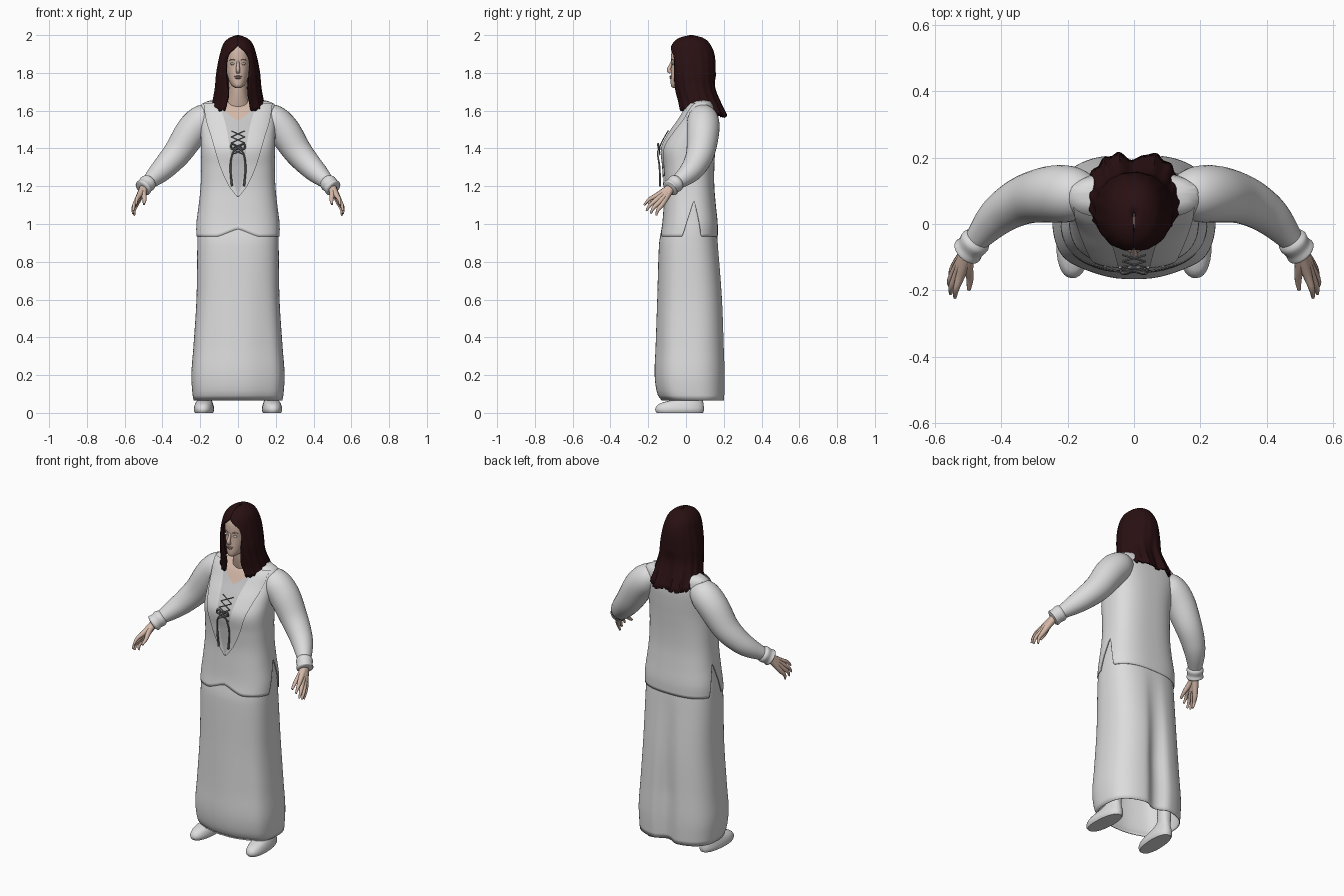
import bpy, bmesh, math, random
from mathutils import Vector

if "Cube" in bpy.data.objects:
    bpy.data.objects.remove(bpy.data.objects["Cube"])

random.seed(4)


def mat(name, *rgb):
    m = bpy.data.materials.new(name)
    m.diffuse_color = (*rgb, 1)
    m.use_nodes = True
    m.node_tree.nodes["Principled BSDF"].inputs["Base Color"].default_value = m.diffuse_color
    return m


CLOTH = mat("white cloth", .72, .72, .72)
LINEN = mat("grey linen", .56, .56, .57)
LACE = mat("lace grey", .22, .22, .22)
SKIN = mat("skin", .66, .48, .39)
LIPS = mat("lips", .45, .25, .21)
EYE = mat("eye grey", .55, .55, .53)
HAIR = mat("dark red hair", .022, .005, .006)


def spline(table, z):
    """Smooth interpolation of rows (z, a, b, ...) at height z."""
    z = min(max(z, table[0][0]), table[-1][0])
    i = 0
    while i < len(table) - 2 and z > table[i + 1][0]:
        i += 1
    a, b = table[i], table[i + 1]
    p, q = table[max(i - 1, 0)], table[min(i + 2, len(table) - 1)]
    h = b[0] - a[0]
    t = (z - a[0]) / h
    out = []
    for k in range(1, len(a)):
        m0 = (b[k] - p[k]) / (b[0] - p[0]) * h
        m1 = (q[k] - a[k]) / (q[0] - a[0]) * h
        out.append((2*t**3 - 3*t*t + 1)*a[k] + (t**3 - 2*t*t + t)*m0
                   + (3*t*t - 2*t**3)*b[k] + (t**3 - t*t)*m1)
    return out


def section(table, z, a, p):
    """Point on a rounded section; a = 0 faces front."""
    rx, yf, yb = spline(table, z)
    s, c = math.sin(a), math.cos(a)
    x = rx * math.copysign(abs(s) ** (2 / p), s)
    y = (yf + yb) / 2 - (yb - yf) / 2 * math.copysign(abs(c) ** (2 / p), c)
    return Vector((x, y, z))


def mesh_grid(name, rows, material, closed=True, caps=False, face_front=False, thick=0):
    bm = bmesh.new()
    vs = [[bm.verts.new(v) for v in r] for r in rows]
    n = len(rows[0])
    for r0, r1 in zip(vs, vs[1:]):
        for j in range(n if closed else n - 1):
            k = (j + 1) % n
            bm.faces.new((r0[j], r0[k], r1[k], r1[j]))
    if caps:
        bm.faces.new(vs[0][::-1])
        bm.faces.new(vs[-1])
    bmesh.ops.recalc_face_normals(bm, faces=bm.faces)
    if face_front and sum(f.normal.y for f in bm.faces) > 0:
        bmesh.ops.reverse_faces(bm, faces=bm.faces)
    me = bpy.data.meshes.new(name)
    bm.to_mesh(me)
    bm.free()
    me.materials.append(material)
    ob = bpy.data.objects.new(name, me)
    bpy.context.collection.objects.link(ob)
    if thick:
        s = ob.modifiers.new("thickness", "SOLIDIFY")
        s.thickness = thick
    return ob


def loft(name, table, material, p=2.0, n=32, rows=24, caps=True, hem=None, warp=None, thick=0):
    z0, z1 = table[0][0], table[-1][0]
    grid = []
    for i in range(rows + 1):
        row = []
        for j in range(n):
            a = 2 * math.pi * j / n
            lo = hem(a) if hem else z0
            v = section(table, lo + (z1 - lo) * i / rows, a, p)
            row.append(warp(v, a) if warp else v)
        grid.append(row)
    return mesh_grid(name, grid, material, caps=caps, thick=thick)


def tube(name, path, material, n=16, steps=6):
    """Round tube through rows (x, y, z, radius)."""
    tab = [(i, *row) for i, row in enumerate(path)]
    m = (len(path) - 1) * steps
    pts = [spline(tab, i / steps) for i in range(m + 1)]
    rows = []
    for i, q in enumerate(pts):
        d = Vector(pts[min(i + 1, m)][:3]) - Vector(pts[max(i - 1, 0)][:3])
        u = d.cross(Vector((.31, .9, .3))).normalized()
        w = d.cross(u).normalized()
        rows.append([Vector(q[:3]) + q[3] * (u * math.cos(2*math.pi*j/n) + w * math.sin(2*math.pi*j/n))
                     for j in range(n)])
    return mesh_grid(name, rows, material, caps=True)


def ball(name, loc, scale, material):
    bpy.ops.mesh.primitive_uv_sphere_add(segments=16, ring_count=10, location=loc)
    ob = bpy.context.object
    ob.name, ob.scale = name, scale
    ob.data.materials.append(material)
    return ob


# Skirt with a pleat at the back
skirt = [(.065, .235, -.125, .206), (.1, .241, -.148, .208), (.2, .247, -.162, .21),
         (.35, .236, -.157, .205), (.6, .22, -.15, .195), (.9, .215, -.142, .17),
         (.97, .212, -.13, .162), (1.16, .19, -.10, .14)]


def pleat(v, a):
    t = max(0, min(1, (.95 - v.z) / .6))
    v.y -= .035 * t * math.exp(-((a - math.pi) / .13) ** 2)
    v.y -= .004 * t * math.cos(6 * a) * (1 if math.cos(a) > 0 else 0)
    return v


loft("skirt", skirt, CLOTH, p=2.6, n=96, rows=40, caps=False, warp=pleat, thick=.004)

# Tunic with scalloped hem and side slits
tunic = [(.93, .222, -.138, .168), (1.0, .221, -.126, .168), (1.1, .208, -.118, .158),
         (1.2, .198, -.113, .15), (1.3, .195, -.118, .15), (1.4, .196, -.124, .155),
         (1.48, .198, -.085, .16), (1.55, .2, -.037, .162), (1.61, .2, .0, .155),
         (1.637, .19, .025, .145), (1.655, .14, .04, .132), (1.665, .06, .05, .12)]


def tunic_hem(a):
    off = min(a, 2 * math.pi - a)
    slit = .2 * max(0, 1 - abs(off - 1.66) / .24)
    return .933 + .04 * max(0, 1 - off / .45) ** 1.5 + slit


loft("tunic", tunic, CLOTH, p=2.6, n=120, rows=44, caps=False, hem=tunic_hem, thick=.004)


def front(x, z, lift):
    rx, yf, yb = spline(tunic, z)
    k = (1 - min(1, abs(x) / rx) ** 2.6) ** (1 / 2.6)
    return Vector((x, (yf + yb) / 2 - (yb - yf) / 2 * k - lift, z + lift * .4))


def front_plate(name, inner, outer, z0, z1, material, lift, sides=(1, -1)):
    for s in sides:
        rows = []
        for i in range(33):
            z = z0 + (z1 - z0) * i / 32
            a, b = spline(inner, z)[0], spline(outer, z)[0]
            rows.append([front(s * (a + (b - a) * j / 10), z, lift) for j in range(11)])
        mesh_grid(name, rows, material, closed=False, face_front=True)


# Neckline: linen insert, bare chest and wide collar bands
mid = [(1.1, 0), (1.7, 0)]
opening = [(1.14, 0), (1.22, .022), (1.4, .045), (1.5, .06), (1.58, .082), (1.64, .105)]
collar = [(1.14, .004), (1.2, .05), (1.3, .095), (1.45, .14), (1.55, .17), (1.64, .183)]
front_plate("linen_insert", mid, [(z, w + .01) for z, w in opening], 1.15, 1.6, LINEN, .003)
front_plate("bare_chest", mid, [(1.545, .004), (1.58, .05), (1.64, .095), (1.66, .1)], 1.545, 1.66, SKIN, .006)
front_plate("collar_band", opening, collar, 1.14, 1.637, CLOTH, .009)

# Lacing
for s in (1, -1):
    for k in range(4):
        z = 1.36 + k * .032
        path = [(*(front(s * x, z + dz, .014)), .0028) for x, dz in ((-.035, 0), (0, .016), (.035, .032))]
        tube("lace_cross", path, LACE, n=8, steps=3)
    hang = [(s * .006, -.145, 1.40, .003), (s * .03, -.15, 1.37, .004),
            (s * .04, -.14, 1.3, .005), (s * .032, -.138, 1.2, .006)]
    tube("lace_end", hang, LACE, n=8)
    tube("lace_bow", [(0, -.14, 1.4, .003), (s * .03, -.148, 1.425, .005), (s * .035, -.146, 1.40, .004),
                      (0, -.14, 1.395, .003)], LACE, n=8)

# Sleeves, cuffs and hands
for s in (1, -1):
    def side(path):
        return [(s * x, y, z, r) for x, y, z, r in path]
    tube("sleeve", side([(.13, .085, 1.575, .06), (.185, .09, 1.55, .083), (.245, .09, 1.49, .086),
                         (.315, .078, 1.385, .076), (.375, .05, 1.315, .066), (.425, .01, 1.265, .055),
                         (.485, -.06, 1.21, .033)]), CLOTH, n=28)
    tube("cuff", side([(.468, -.038, 1.228, .034), (.478, -.052, 1.217, .046), (.492, -.07, 1.202, .043),
                       (.503, -.083, 1.19, .046), (.507, -.087, 1.186, .03)]), CLOTH, n=24)
    wrist = (.497, -.075, 1.197, .022)
    for name, knuckle, bend, tip in (
            ("index_finger", (.522, -.152, 1.152), (.536, -.195, 1.13), (.54, -.222, 1.1)),
            ("middle_finger", (.531, -.148, 1.135), (.55, -.19, 1.1), (.553, -.21, 1.07)),
            ("ring_finger", (.537, -.138, 1.12), (.555, -.172, 1.085), (.556, -.187, 1.055)),
            ("little_finger", (.537, -.124, 1.108), (.55, -.148, 1.075), (.549, -.158, 1.045))):
        tube(name, side([wrist, (*knuckle, .0145), (*bend, .0095), (*tip, .005)]), SKIN, n=10)
    tube("thumb", side([wrist, (.5, -.125, 1.165, .016), (.495, -.165, 1.13, .011),
                        (.498, -.198, 1.105, .006)]), SKIN, n=10)

# Shoes and ankles
foot = [(0, .047, -.155, .09), (.012, .053, -.163, .095), (.03, .052, -.16, .095),
        (.052, .045, -.135, .092), (.072, .036, -.06, .088), (.1, .033, .0, .085), (.24, .038, .0, .09)]
for s in (1, -1):
    shoe = loft("shoe", foot, CLOTH, p=2.3, n=32, rows=24)
    shoe.location = (s * .178, 0, 0)
    shoe.rotation_euler.z = s * .06

# Neck and head
loft("neck", [(1.56, .075, .02, .11), (1.63, .062, .0, .11), (1.69, .05, -.012, .1), (1.78, .05, -.02, .1)], SKIN)
head = [(1.72, .014, -.068, -.02), (1.728, .028, -.078, .02), (1.75, .044, -.081, .06),
        (1.79, .057, -.08, .1), (1.84, .066, -.077, .12), (1.88, .069, -.079, .13),
        (1.93, .064, -.072, .125), (1.965, .045, -.045, .1), (1.98, .02, -.01, .06)]
loft("head", head, SKIN, p=2.2, n=40, rows=32)
tube("nose", [(0, -.073, 1.862, .006), (0, -.084, 1.835, .009), (0, -.091, 1.815, .011),
              (0, -.08, 1.803, .010)], SKIN, n=12)
ball("upper_lip", (0, -.080, 1.781, ), (.021, .007, .0045), LIPS)
ball("lower_lip", (0, -.080, 1.773), (.017, .007, .005), LIPS)
for s in (1, -1):
    ball("eye", (s * .029, -.069, 1.848), (.013, .007, .006), EYE)
    tube("eyebrow", [(s * .013, -.077, 1.866, .002), (s * .03, -.073, 1.872, .003),
                     (s * .047, -.063, 1.866, .0015)], LIPS, n=8)

# Long hair shell, open around the face and ragged at the ends
hair = [(1.61, .147, -.045, .195), (1.65, .136, -.05, .178), (1.72, .123, -.068, .157),
        (1.8, .116, -.083, .157), (1.9, .096, -.088, .15), (1.96, .074, -.068, .122),
        (1.988, .042, -.03, .085), (2.0, .006, .02, .035)]
face_gap = [(1.61, .07), (1.68, .052), (1.75, .058), (1.85, .066), (1.9, .052), (1.935, .012),
            (1.95, .001), (2.0, .001)]
cols = 110
ragged = [random.uniform(-.01, .008) for _ in range(cols + 1)]
rows = []
for i in range(49):
    t = (i / 48) ** .8
    z = 2.0 - .39 * (1 - t)
    low = max(0, (1.78 - z) / .17)
    a0 = math.asin(min(.95, max(.0, spline(face_gap, z)[0]) / spline(hair, z)[0]))
    row = []
    for j in range(cols + 1):
        a = a0 + (2 * math.pi - 2 * a0) * j / cols
        v = section(hair, z, a, 2.1)
        back = (1 - math.cos(a)) / 2
        lock = 1 + (.008 + .018 * low) * math.sin(17 * a) * min(1, (2 - z) * 8)
        v.x *= lock
        v.y = .04 + (v.y - .04) * lock
        v.y += .03 * low * low * back ** 2 - .03 * low * math.exp(-((a - math.pi) / .22) ** 2)
        v.z -= low ** 3 * (.035 * back - ragged[j])
        row.append(v)
    rows.append(row)
mesh_grid("hair", rows, HAIR, closed=False, thick=.014)

# Smooth shading with sharp edges kept
bpy.ops.object.select_all(action="SELECT")
bpy.context.view_layer.objects.active = bpy.data.objects["skirt"]
bpy.ops.object.shade_smooth_by_angle(angle=math.radians(40))
